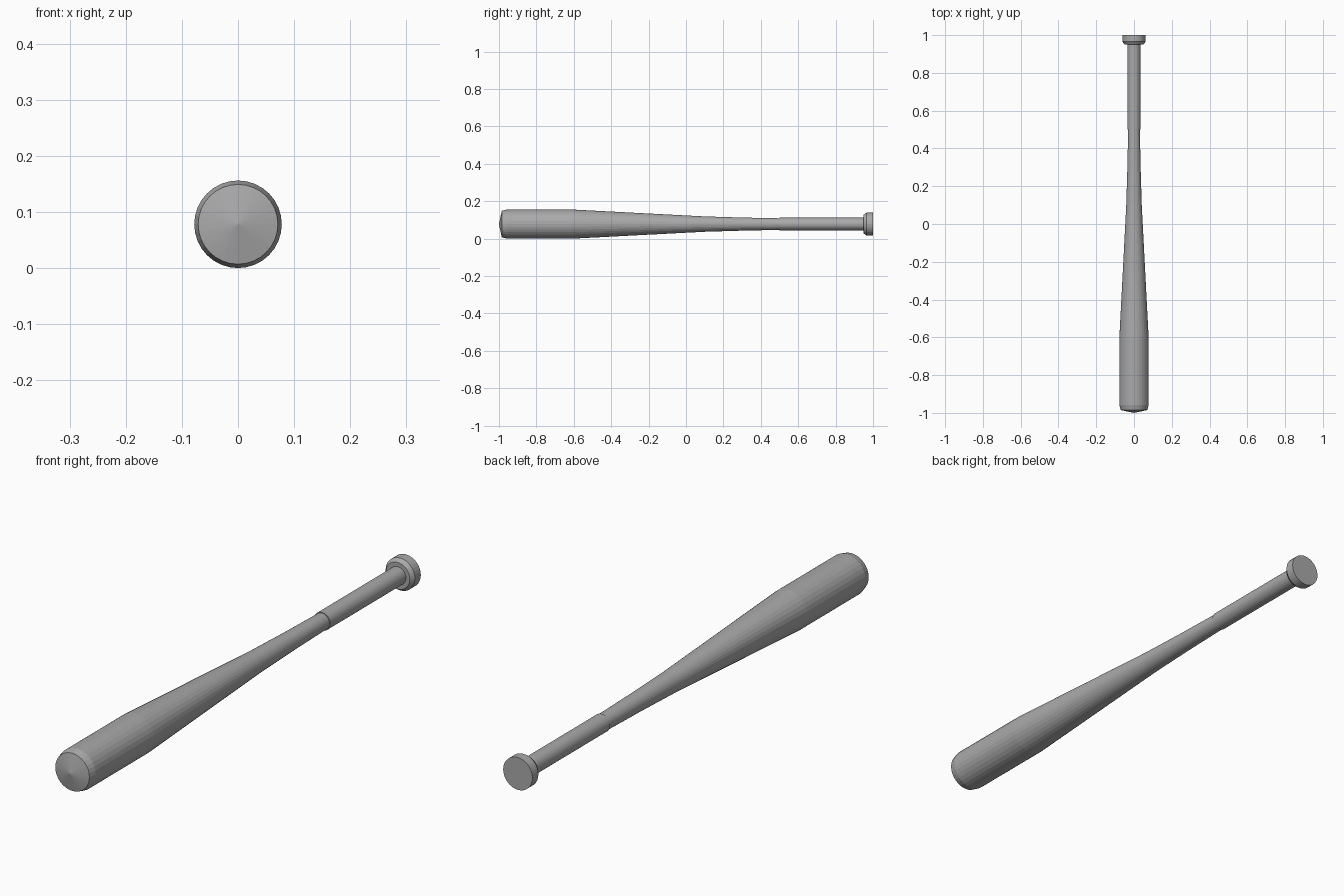
import bpy
import bmesh
from math import sin, cos, tau

SIDES = 32
AXIS_Z = 0.078

cube = bpy.data.objects.get("Cube")
if cube:
    bpy.data.objects.remove(cube)

grey = bpy.data.materials.new("plain grey")
grey.use_nodes = True
colour = (0.4, 0.4, 0.4, 1)
grey.diffuse_color = colour
grey.node_tree.nodes["Principled BSDF"].inputs["Base Color"].default_value = colour


def lathe(name, profile):
    """Turn (y, radius) pairs around the long axis; radius 0 makes a tip."""
    bm = bmesh.new()
    rings = []
    for y, r in profile:
        count = SIDES if r else 1
        rings.append([bm.verts.new((r * sin(tau * i / SIDES), y, AXIS_Z + r * cos(tau * i / SIDES)))
                      for i in range(count)])
    for a, b in zip(rings, rings[1:]):
        for i in range(SIDES):
            j = (i + 1) % SIDES
            corners = [a[i % len(a)], a[j % len(a)], b[j % len(b)], b[i % len(b)]]
            bm.faces.new(list(dict.fromkeys(corners)))
    bmesh.ops.recalc_face_normals(bm, faces=bm.faces)
    mesh = bpy.data.meshes.new(name)
    bm.to_mesh(mesh)
    bm.free()
    mesh.materials.append(grey)
    obj = bpy.data.objects.new(name, mesh)
    bpy.context.collection.objects.link(obj)
    return obj


# Barrel with shallow domed end, tapering into the neck
lathe("barrel", [(-1, 0), (-0.985, 0.071), (-0.957, 0.078), (-0.61, 0.078),
                 (-0.4, 0.067), (0.1, 0.041), (0.3, 0.035), (0.5, 0.031), (0.52, 0.031)])

# Slightly thicker grip
lathe("grip", [(0.5, 0.03), (0.5, 0.034), (0.96, 0.034)])

# Flared end knob
lathe("knob", [(0.95, 0), (0.95, 0.05), (0.965, 0.061), (1, 0.061), (1, 0)])
